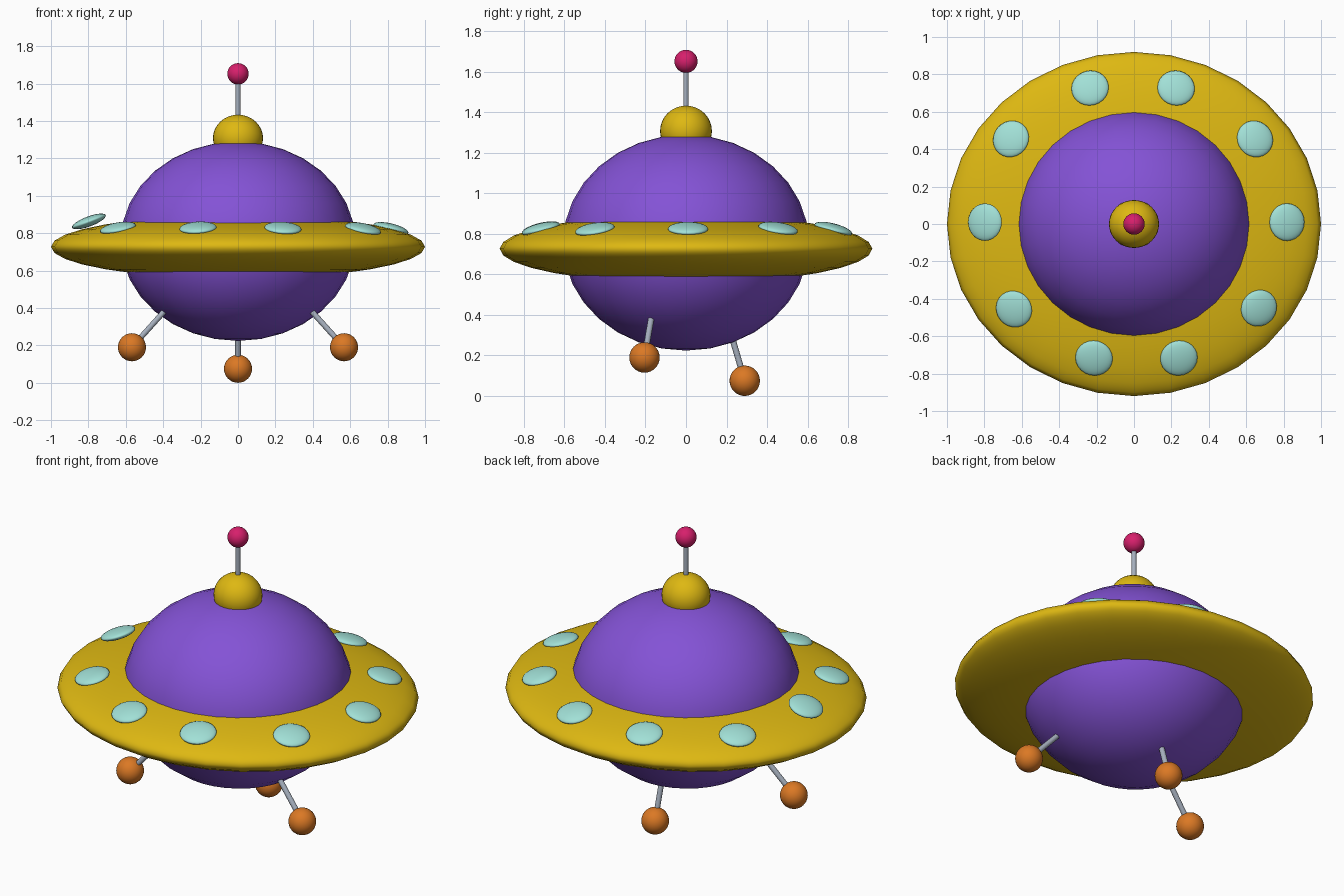
import bpy, math
from mathutils import Vector

if "Cube" in bpy.data.objects:
    bpy.data.objects.remove(bpy.data.objects["Cube"])


def mat(name, rgb):
    m = bpy.data.materials.new(name)
    m.diffuse_color = (*rgb, 1)
    m.use_nodes = True
    m.node_tree.nodes["Principled BSDF"].inputs["Base Color"].default_value = m.diffuse_color
    return m


PURPLE = mat("purple", (0.23, 0.085, 0.67))
YELLOW = mat("yellow", (0.73, 0.48, 0.006))
AQUA = mat("aqua", (0.36, 0.75, 0.68))
ORANGE = mat("orange", (0.71, 0.19, 0.018))
PINK = mat("pink", (0.68, 0.014, 0.15))
GREY = mat("grey", (0.38, 0.43, 0.51))


def ellipsoid(name, loc, radii, m, normal=None, seg=32, rings=16):
    bpy.ops.mesh.primitive_uv_sphere_add(segments=seg, ring_count=rings, radius=1, location=loc)
    o = bpy.context.object
    o.name = name
    o.scale = radii
    if normal is not None:
        o.rotation_euler = normal.to_track_quat('Z', 'Y').to_euler()
    o.data.materials.append(m)
    bpy.ops.object.shade_smooth()
    return o


def rod(name, a, b, r, m):
    a, b = Vector(a), Vector(b)
    d = b - a
    bpy.ops.mesh.primitive_cylinder_add(vertices=16, radius=r, depth=d.length, location=(a + b) / 2)
    o = bpy.context.object
    o.name = name
    o.rotation_euler = d.to_track_quat('Z', 'Y').to_euler()
    o.data.materials.append(m)
    bpy.ops.object.shade_smooth_by_angle(angle=math.radians(40))
    return o


# hull and saucer rim
RIM_Z, RY, RZ = 0.727, 0.92, 0.17
ellipsoid("hull", (0, 0, 0.757), (0.627, 0.607, 0.533), PURPLE)
ellipsoid("rim", (0, 0, RIM_Z), (1, RY, RZ), YELLOW)

# top cap and antenna
ellipsoid("top_cap", (0, 0, 1.308), (0.134, 0.128, 0.125), YELLOW)
rod("antenna", (0, 0, 1.35), (0, 0, 1.65), 0.013, GREY)
ellipsoid("antenna_ball", (0, 0, 1.652), (0.057,) * 3, PINK)

# oval windows lying on the rim
spots = [(-0.235, 0.727), (0.225, 0.727), (0.647, 0.455), (0.818, 0.01), (0.668, -0.45),
         (0.24, -0.717), (-0.214, -0.717), (-0.642, -0.455), (-0.797, 0.01), (-0.658, 0.455)]
for i, (x, y) in enumerate(spots):
    h = RZ * math.sqrt(1 - x * x - (y / RY) ** 2)
    n = Vector((x, y / RY ** 2, h / RZ ** 2))
    lift = 0.0
    if i == 8:  # the left window sits a little proud and steeper
        lift = 0.033
        n = Vector((-0.37, 0, 1))
    ellipsoid(f"window_{i + 1}", (x, y, RIM_Z + h + lift), (0.1, 0.096, 0.027), AQUA, n, 24, 12)

# landing legs with ball feet
legs = {"left_leg": ((-0.567, -0.205, 0.19), (-0.36, -0.165, 0.42)),
        "right_leg": ((0.567, -0.205, 0.19), (0.36, -0.165, 0.42)),
        "back_leg": ((0, 0.29, 0.075), (0, 0.222, 0.307))}
for name, (foot, top) in legs.items():
    rod(name, foot, top, 0.015, GREY)
    ellipsoid(name.replace("leg", "foot"), foot, (0.075,) * 3, ORANGE)
